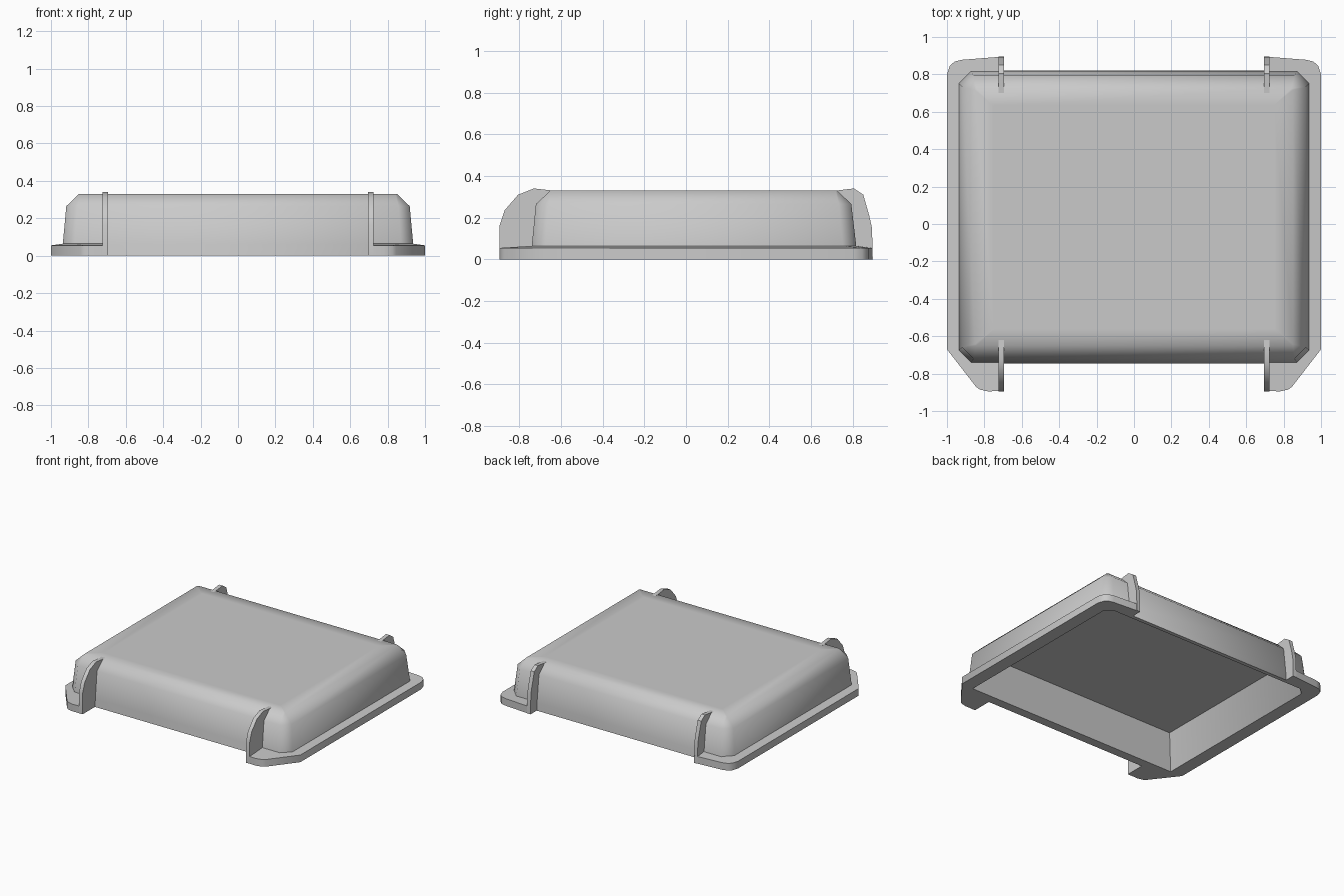
import bpy, bmesh, math

if "Cube" in bpy.data.objects:
    bpy.data.objects.remove(bpy.data.objects["Cube"], do_unlink=True)

grey = bpy.data.materials.new("plain grey")
grey.use_nodes = True
colour = (0.59, 0.59, 0.59, 1)
grey.diffuse_color = colour
grey.node_tree.nodes["Principled BSDF"].inputs["Base Color"].default_value = colour


def finish(bm, name, angle):
    bmesh.ops.remove_doubles(bm, verts=bm.verts, dist=0.0005)
    bmesh.ops.recalc_face_normals(bm, faces=bm.faces)
    mesh = bpy.data.meshes.new(name)
    bm.to_mesh(mesh)
    bm.free()
    mesh.materials.append(grey)
    obj = bpy.data.objects.new(name, mesh)
    bpy.context.collection.objects.link(obj)
    bpy.ops.object.select_all(action="DESELECT")
    obj.select_set(True)
    bpy.context.view_layer.objects.active = obj
    bpy.ops.object.shade_smooth_by_angle(angle=math.radians(angle))


def loft(bm, rings):
    loops = [[bm.verts.new(p) for p in ring] for ring in rings]
    for a, b in zip(loops, loops[1:]):
        for i in range(len(a)):
            j = (i + 1) % len(a)
            bm.faces.new((a[i], a[j], b[j], b[i]))
    return loops


def chamfered(x, front, back, z, cut_front, cut_back):
    half = [(x - cut_front, front), (x, front + cut_front),
            (x, back - cut_back), (x - cut_back, back)]
    outline = half + [(-px, py) for px, py in reversed(half)]
    return [(px, py, z) for px, py in outline]


# Hollow cover: inner ceiling, rim, outer wall, sloped shoulder, flat top
bm = bmesh.new()
loops = loft(bm, [
    chamfered(0.838, -0.613, 0.73, 0.262, 0, 0.03),
    chamfered(0.90, -0.675, 0.79, 0, 0, 0.05),
    chamfered(0.942, -0.745, 0.82, 0, 0.065, 0.065),
    chamfered(0.937, -0.74, 0.817, 0.06, 0.065, 0.065),
    chamfered(0.918, -0.72, 0.793, 0.265, 0.06, 0.06),
    chamfered(0.85, -0.65, 0.725, 0.33, 0.008, 0.008),
    chamfered(0.75, -0.56, 0.635, 0.33, 0.004, 0.004)])
bm.faces.new(loops[0])
bm.faces.new(loops[-1])
finish(bm, "hollow_cover", 55)

# Side flanges wrapping round the corners, rising slightly towards the wall
outer = [(0.70, 0.895), (0.92, 0.878), (0.96, 0.868), (0.985, 0.845), (1, 0.80),
         (1, -0.67), (0.845, -0.87), (0.825, -0.885), (0.78, -0.895), (0.70, -0.892)]
inner = [(0.70, -0.735), (0.87, -0.735), (0.93, -0.675),
         (0.93, 0.75), (0.87, 0.81), (0.70, 0.81)]

# Curved fins beside each flange end, as (y, z) profiles
fins = {
    "front": [(-0.895, 0), (-0.895, 0.16), (-0.87, 0.235), (-0.805, 0.31),
              (-0.73, 0.34), (-0.65, 0.331), (-0.59, 0.329), (-0.60, 0.31),
              (-0.68, 0.25), (-0.72, 0)],
    "back": [(0.896, 0), (0.892, 0.15), (0.88, 0.205), (0.85, 0.31),
             (0.805, 0.34), (0.73, 0.331), (0.67, 0.329), (0.69, 0.31),
             (0.77, 0.25), (0.80, 0)]}

for side, sign in (("left", 1), ("right", -1)):
    bm = bmesh.new()
    outline = [(p, 0.055) for p in outer] + [(p, 0.065) for p in inner]
    ends = loft(bm, [[(sign * x, y, 0) for (x, y), top in outline],
                     [(sign * x, y, top) for (x, y), top in outline]])
    for end in ends:
        bm.faces.new(end)
    finish(bm, side + "_flange", 45)

    for place, profile in fins.items():
        bm = bmesh.new()
        ends = loft(bm, [[(sign * x, y, z) for y, z in profile] for x in (0.695, 0.725)])
        for end in ends:
            bm.faces.new(end)
        finish(bm, place + "_" + side + "_fin", 40)
